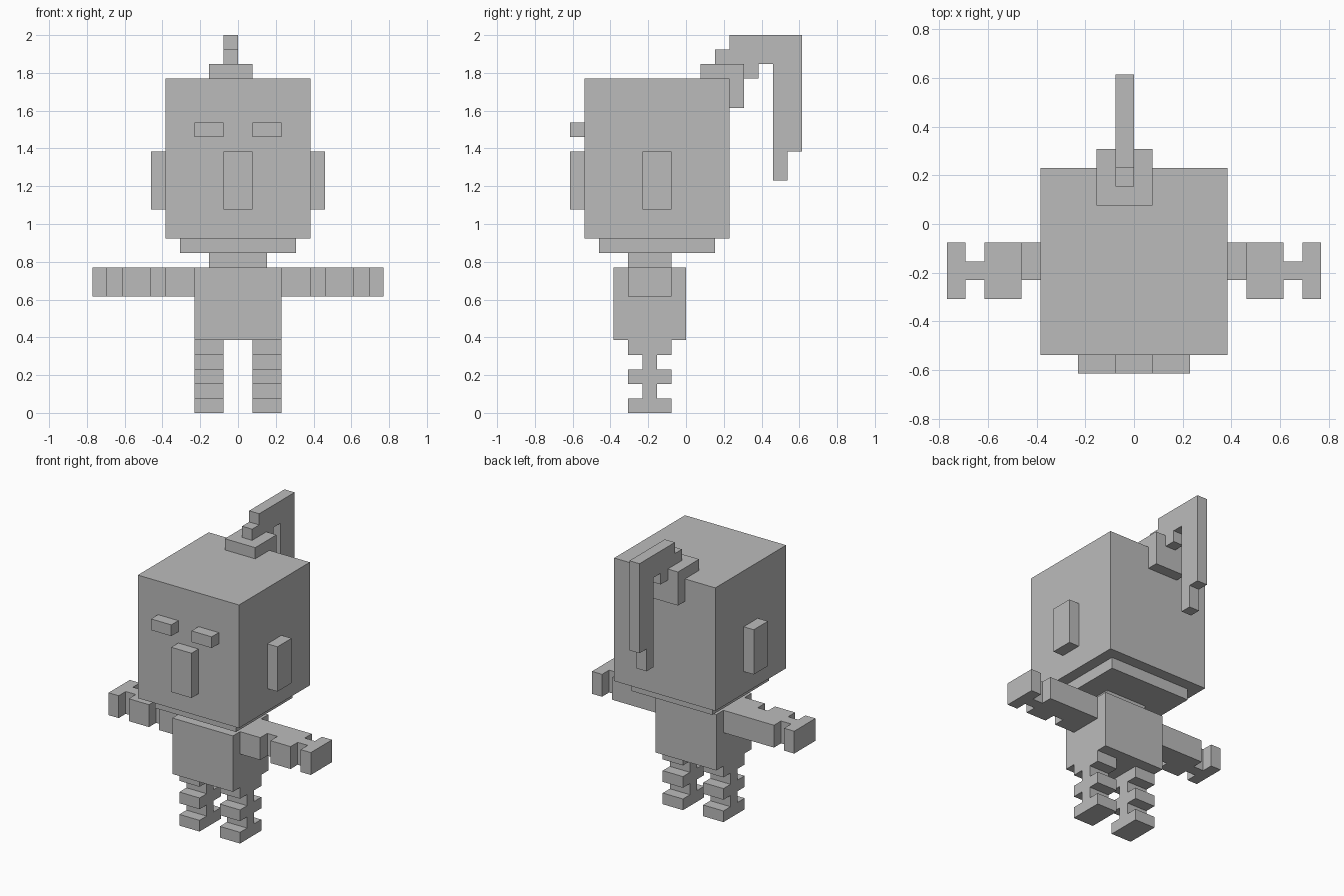
import bpy
import bmesh
from mathutils import Vector

if "Cube" in bpy.data.objects:
    bpy.data.objects.remove(bpy.data.objects["Cube"])

U = 2 / 26  # one block unit

grey = bpy.data.materials.new("plain grey")
grey.diffuse_color = (0.5, 0.5, 0.5, 1)
grey.use_nodes = True
grey.node_tree.nodes["Principled BSDF"].inputs["Base Color"].default_value = grey.diffuse_color


def prism(name, pts, axis, lo, hi, hidden=None):
    """Extrude a 2D profile along an axis; drop the face turned to 'hidden' (touching another part)."""
    def place(a, b, h):
        return Vector({"x": (h, a, b), "y": (a, h, b), "z": (a, b, h)}[axis]) * U

    bm = bmesh.new()
    face = bm.faces.new([bm.verts.new(place(a, b, lo)) for a, b in pts])
    ext = bmesh.ops.extrude_face_region(bm, geom=[face], use_keep_orig=True)
    verts = [g for g in ext["geom"] if isinstance(g, bmesh.types.BMVert)]
    bmesh.ops.translate(bm, verts=verts, vec=place(0, 0, hi - lo))
    bmesh.ops.recalc_face_normals(bm, faces=bm.faces)
    if hidden:
        d = Vector(hidden)
        reach = max(v.co.dot(d) for v in bm.verts)
        gone = [f for f in bm.faces
                if f.normal.dot(d) > 0.9 and f.calc_center_median().dot(d) > reach - 1e-4]
        bmesh.ops.delete(bm, geom=gone, context="FACES")
    mesh = bpy.data.meshes.new(name)
    bm.to_mesh(mesh)
    bm.free()
    mesh.materials.append(grey)
    obj = bpy.data.objects.new(name, mesh)
    bpy.context.collection.objects.link(obj)
    return obj


def box(name, x, y, z, hidden=None):
    pts = [(x[0], y[0]), (x[1], y[0]), (x[1], y[1]), (x[0], y[1])]
    return prism(name, pts, "z", z[0], z[1], hidden)


def stepped(steps):
    """Profile from (start, end, low, high) slices."""
    low = [p for s, e, l, h in steps for p in ((s, l), (e, l))]
    high = [p for s, e, l, h in steps for p in ((s, h), (e, h))]
    out = []
    for p in low + high[::-1]:
        if not out or out[-1] != p:
            out.append(p)
    return out


# Head, jaw, neck and torso
box("head", (-5, 5), (-7, 3), (12, 23))
box("jaw", (-4, 4), (-6, 2), (11, 12), (0, 0, 1))
box("neck", (-2, 2), (-4, -1), (10, 11), (0, 0, 1))
box("torso", (-3, 3), (-5, 0), (5, 10))

# Nose
box("nose", (-1, 1), (-8, -7), (14, 18), (0, 1, 0))

# Limb profiles: arm slices run outward, leg slices run upward
arm = stepped([(3, 5, -4, -1), (5, 6, -3, -1), (6, 8, -4, -1), (8, 9, -3, -2), (9, 10, -4, -1)])
leg = stepped([(i, i + 1, -4, -1) if i % 2 == 0 else (i, i + 1, -3, -2) for i in range(5)])

for side, s in (("right", 1), ("left", -1)):
    def span(a, b):
        return tuple(sorted((s * a, s * b)))
    box(side + "_eye", span(1, 3), (-8, -7), (19, 20), (0, 1, 0))
    box(side + "_ear", span(5, 6), (-3, -1), (14, 18), (-s, 0, 0))
    prism(side + "_arm", [(s * x, y) for x, y in arm], "z", 8, 10, (-s, 0, 0))
    prism(side + "_leg", [(y, z) for z, y in leg], "x", *span(1, 3), (0, 0, 1))

# Hair tie hooked over the back edge of the head
prism("hair_tie", [(1, 23), (1, 24), (4, 24), (4, 21), (3, 21), (3, 23)], "x", -2, 1)

# Ponytail rising from the tie and hanging down behind
tail = [(2, 24), (2, 25), (3, 25), (3, 26), (8, 26), (8, 18), (7, 18), (7, 16),
        (6, 16), (6, 24), (5, 24), (5, 23), (4, 23), (4, 24)]
prism("ponytail", tail, "x", -1, 0)
